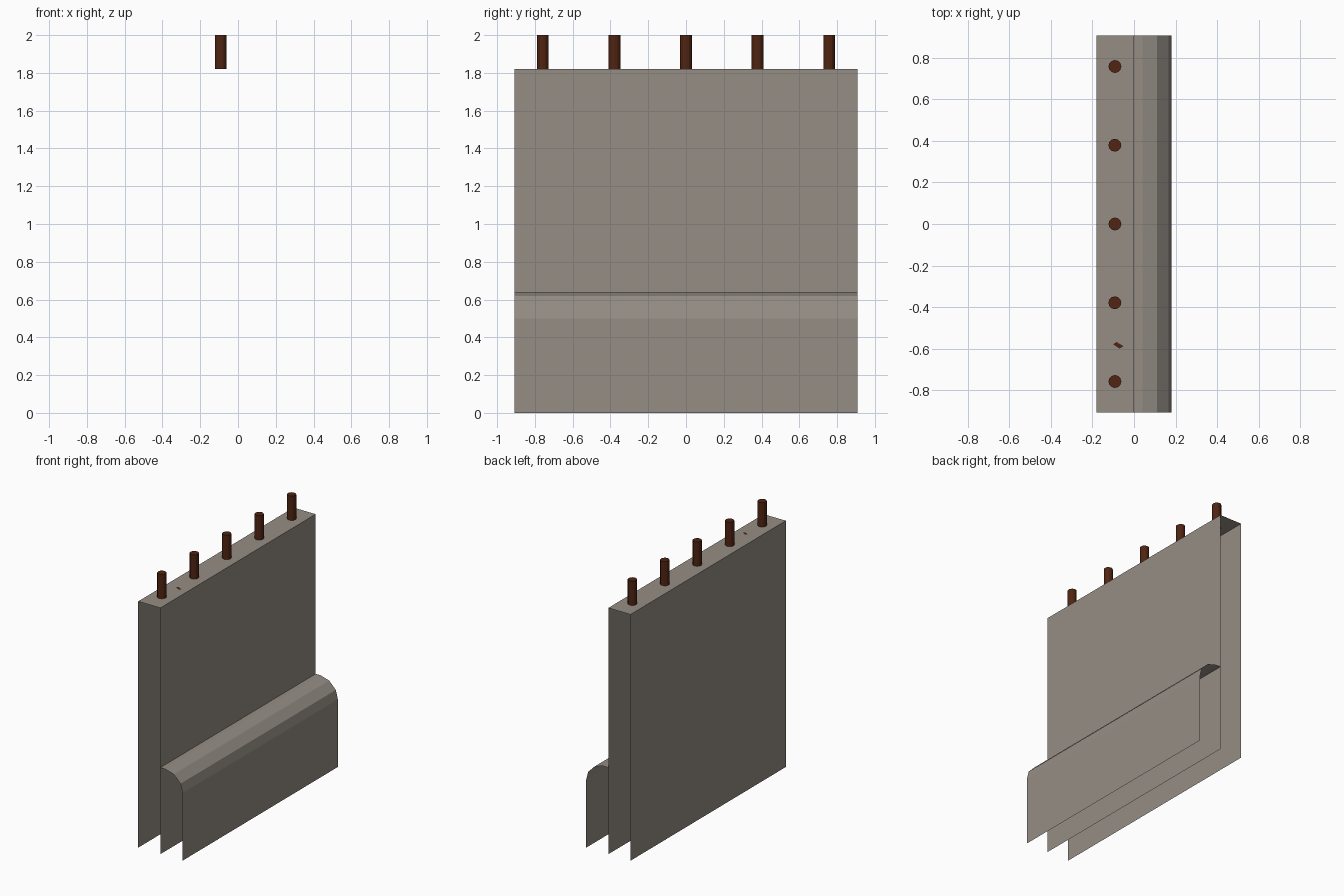
import bpy, bmesh, math

if "Cube" in bpy.data.objects:
    bpy.data.objects.remove(bpy.data.objects["Cube"])


def material(name, rgb):
    m = bpy.data.materials.new(name)
    m.diffuse_color = (*rgb, 1)
    m.use_nodes = True
    m.node_tree.nodes["Principled BSDF"].inputs["Base Color"].default_value = m.diffuse_color
    return m


concrete = material("warm grey concrete", (0.30, 0.27, 0.235))
rust = material("rusty brown", (0.08, 0.018, 0.006))
HALF = 0.907   # half length along y
TOP = 1.82     # wall height


def finish(name, bm, mat):
    me = bpy.data.meshes.new(name)
    bm.to_mesh(me)
    bm.free()
    me.materials.append(mat)
    ob = bpy.data.objects.new(name, me)
    bpy.context.collection.objects.link(ob)
    return ob


def sheet(name, profile):
    """Open x-z profile swept along y, ends and bottom left open."""
    bm = bmesh.new()
    a = [bm.verts.new((x, -HALF, z)) for x, z in profile]
    b = [bm.verts.new((x, HALF, z)) for x, z in profile]
    for i in range(len(profile) - 1):
        bm.faces.new((a[i], b[i], b[i + 1], a[i + 1]))
    bm.normal_update()
    return finish(name, bm, concrete)


# Upright wall: back sheet, top and front sheet
sheet("wall", [(-0.181, 0), (-0.181, TOP), (0, TOP), (0, 0)])

# Rounded kerb along the foot of the wall
sheet("kerb", [(0, 0.64), (0.04, 0.64), (0.11, 0.62), (0.165, 0.565),
               (0.181, 0.5), (0.181, 0)])

# Row of bars standing on the wall
for i in range(5):
    bm = bmesh.new()
    bmesh.ops.create_cone(bm, cap_ends=True, segments=12, radius1=0.031,
                          radius2=0.031, depth=2 - TOP)
    bmesh.ops.translate(bm, verts=bm.verts,
                        vec=(-0.092, (i - 2) * 0.379, (2 + TOP) / 2))
    finish(f"bar_{i + 1}", bm, rust)

# Small flat rust chip on the wall top
bm = bmesh.new()
bm.faces.new([bm.verts.new((x, y, TOP + 0.001)) for x, y in
              [(-0.10, -0.58), (-0.07, -0.60), (-0.05, -0.588), (-0.085, -0.567)]])
finish("rust_chip", bm, rust)
